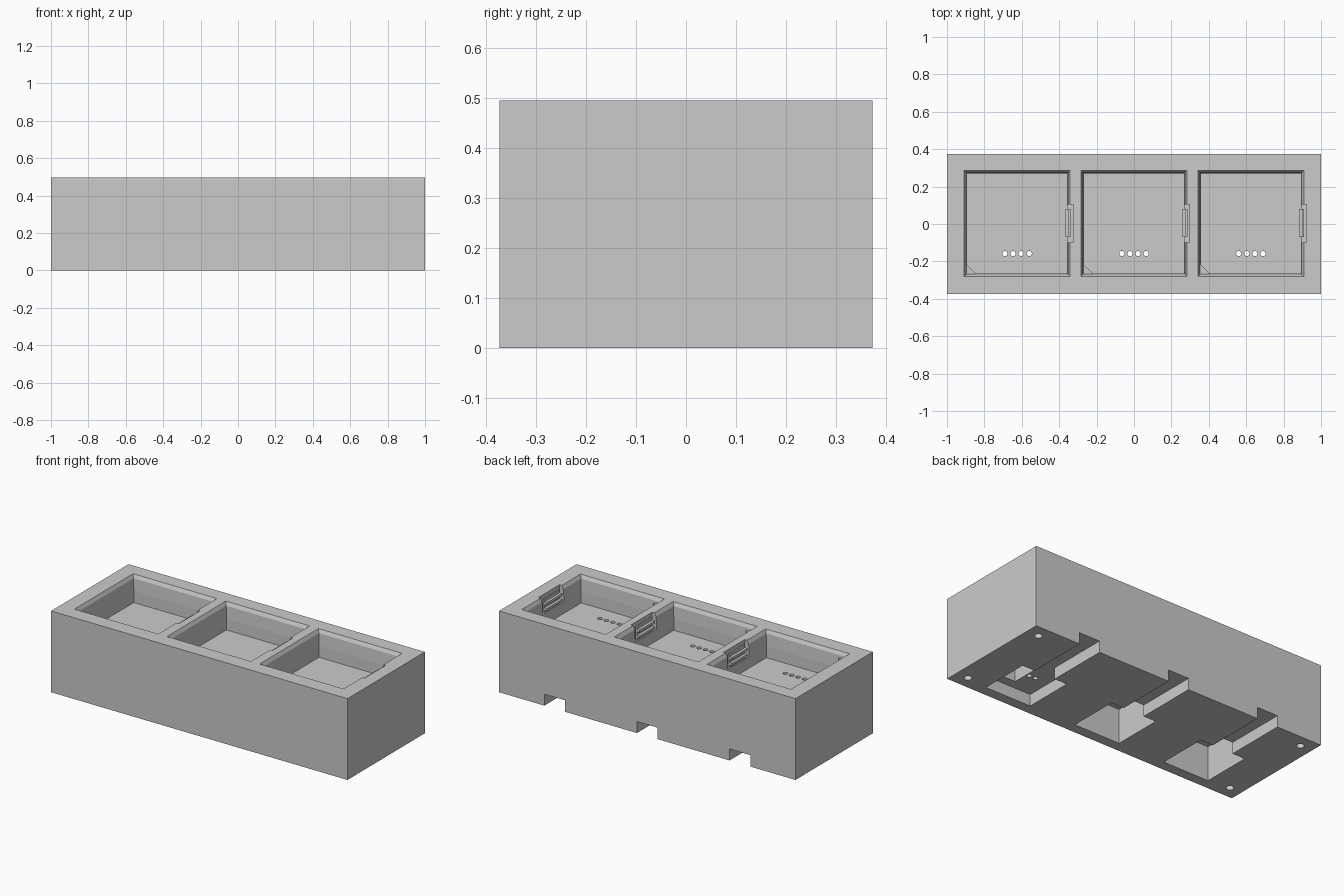
import bpy, bmesh
from math import pi, cos, sin

if "Cube" in bpy.data.objects:
    bpy.data.objects.remove(bpy.data.objects["Cube"], do_unlink=True)

W, D, H = 1.0, 0.373, 0.496      # half width, half depth, height
FLOOR = 0.33                     # bay floor height
CENTRES = (-0.625, 0, 0.625)

grey = bpy.data.materials.new("light_grey")
grey.use_nodes = True
colour = (0.6, 0.6, 0.6, 1)
grey.diffuse_color = colour
grey.node_tree.nodes["Principled BSDF"].inputs["Base Color"].default_value = colour


def make(name, bm):
    bmesh.ops.recalc_face_normals(bm, faces=bm.faces)
    mesh = bpy.data.meshes.new(name)
    bm.to_mesh(mesh)
    bm.free()
    mesh.materials.append(grey)
    ob = bpy.data.objects.new(name, mesh)
    bpy.context.collection.objects.link(ob)
    return ob


def loft(name, rings):
    """Closed solid through stacked rings of equal point count."""
    bm = bmesh.new()
    rows = [[bm.verts.new(p) for p in ring] for ring in rings]
    for a, b in zip(rows, rows[1:]):
        for i in range(len(a)):
            j = (i + 1) % len(a)
            bm.faces.new((a[i], a[j], b[j], b[i]))
    bm.faces.new(rows[0])
    bm.faces.new(rows[-1])
    return make(name, bm)


def rect(x0, x1, y0, y1, z):
    return [(x0, y0, z), (x1, y0, z), (x1, y1, z), (x0, y1, z)]


def box(name, x0, x1, y0, y1, z0, z1):
    return loft(name, [rect(x0, x1, y0, y1, z) for z in (z0, z1)])


def rod(name, x, y, r, z0, z1, n=16):
    turns = [2 * pi * i / n for i in range(n)]
    return loft(name, [[(x + r * cos(t), y + r * sin(t), z) for t in turns] for z in (z0, z1)])


def cut(body, cutter):
    cutter.hide_render = True
    mod = body.modifiers.new("cut", 'BOOLEAN')
    mod.operation = 'DIFFERENCE'
    mod.solver = 'EXACT'
    mod.object = cutter
    bpy.context.view_layer.objects.active = body
    bpy.ops.object.modifier_apply(modifier=mod.name)
    bpy.data.objects.remove(cutter, do_unlink=True)


body = box("body", -W, W, -D, D, 0, H)

for cx in CENTRES:
    # Tapered bay with a bevelled mouth
    profile = [(0.268, FLOOR), (0.268, 0.40), (0.272, 0.475), (0.283, H), (0.283, H + 0.1)]
    cut(body, loft("bay_cutter", [rect(cx - h, cx + h, 0.003 - h, 0.003 + h, z) for h, z in profile]))
    # Recess for the clip in the side wall
    cut(body, box("clip_cutter", cx + 0.25, cx + 0.298, -0.1, 0.105, 0.40, H + 0.1))
    # Cable channel and underside chamber
    cut(body, box("channel_cutter", cx - 0.07, cx + 0.07, -0.05, D + 0.1, -0.1, 0.07))
    if cx > 0.5:
        cut(body, box("chamber_cutter", cx - 0.155, cx + 0.155, -0.31, -0.003, -0.1, 0.071))
        cut(body, box("well_cutter", cx - 0.003, cx + 0.154, -0.254, -0.07, 0.05, 0.21))
    else:
        cut(body, box("chamber_cutter", cx - 0.155, cx + 0.155, -0.31, -0.003, -0.1, 0.21))
    # Row of pin holes through the floor
    for i in range(4):
        cut(body, rod("pin_cutter", cx - 0.065 + 0.0433 * i, -0.158, 0.014, 0.04, 0.4))

# Screw holes in the base
for sx in (-0.92, 0.92):
    for sy in (-0.295, 0.295):
        cut(body, rod("screw_cutter", sx, sy, 0.022, -0.1, 0.2))

for n, cx in enumerate(CENTRES, 1):
    # Keyed corner block
    x, y, leg = cx - 0.274, -0.271, 0.06
    loft(f"corner_key_{n}", [[(x, y, z), (x + leg, y, z), (x, y + leg, z)] for z in (FLOOR - 0.005, 0.46)])
    # Clip: back plate with two ribs
    box(f"clip_plate_{n}", cx + 0.275, cx + 0.285, -0.07, 0.08, 0.395, 0.48)
    for k, z in enumerate((0.415, 0.45)):
        box(f"clip_rib_{n}_{k}", cx + 0.258, cx + 0.28, -0.07, 0.08, z, z + 0.015)
